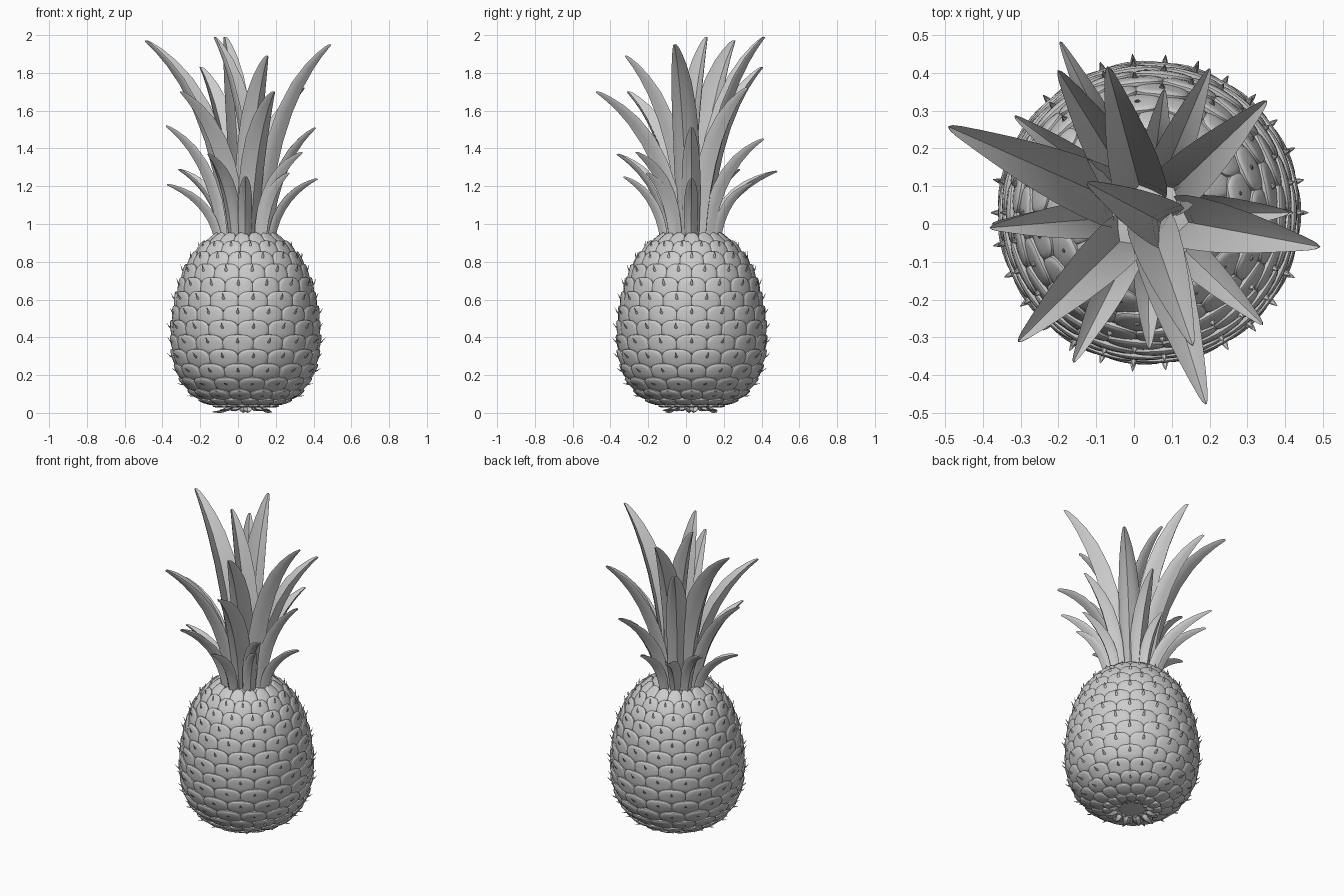
import bpy, bmesh, math, random
from mathutils import Vector

if "Cube" in bpy.data.objects:
    bpy.data.objects.remove(bpy.data.objects["Cube"])

random.seed(4)
CX, CY = 0.04, 0.03          # fruit axis
N = 15                       # scales per row
PROFILE = [(0.085, 0.035), (0.19, 0.05), (0.28, 0.10), (0.352, 0.20), (0.380, 0.30),
           (0.387, 0.40), (0.382, 0.50), (0.366, 0.60), (0.340, 0.70), (0.298, 0.80),
           (0.228, 0.89), (0.15, 0.94)]
P = [Vector(p) for p in PROFILE]
LEN = [0.0]
for p, q in zip(P, P[1:]):
    LEN.append(LEN[-1] + (q - p).length)


def prof(s):
    """Point (radius, z) at arc length s along the fruit profile."""
    for i in range(len(P) - 1):
        if s <= LEN[i + 1] or i == len(P) - 2:
            return P[i].lerp(P[i + 1], (s - LEN[i]) / (LEN[i + 1] - LEN[i]))


def on_fruit(theta, s, off):
    """World point on the fruit surface, pushed out by off along the normal."""
    p = (prof(s - 0.03) + prof(s) * 2 + prof(s + 0.03)) / 4
    t = (prof(s + 0.03) - prof(s - 0.03)).normalized()
    r, z = p.x + t.y * off, p.y - t.x * off
    return Vector((CX + r * math.cos(theta), CY + r * math.sin(theta), z))


def finish(bm, name, angle=40):
    bmesh.ops.recalc_face_normals(bm, faces=bm.faces)
    me = bpy.data.meshes.new(name)
    bm.to_mesh(me)
    bm.free()
    ob = bpy.data.objects.new(name, me)
    bpy.context.collection.objects.link(ob)
    bpy.ops.object.select_all(action='DESELECT')
    ob.select_set(True)
    bpy.context.view_layer.objects.active = ob
    bpy.ops.object.shade_smooth_by_angle(angle=math.radians(angle))
    return ob


# Fruit core: lathed profile
bm = bmesh.new()
rings = []
for r, z in PROFILE:
    rings.append([bm.verts.new((CX + (r - 0.004) * math.cos(k * math.tau / 60),
                                CY + (r - 0.004) * math.sin(k * math.tau / 60), z))
                  for k in range(60)])
for a, b in zip(rings, rings[1:]):
    for k in range(60):
        bm.faces.new((a[k], a[(k + 1) % 60], b[(k + 1) % 60], b[k]))
bm.faces.new(rings[0])
bm.faces.new(rings[-1])
finish(bm, "fruit_core")


# Scales: staggered rows of flat-domed plates with arched tops, and hooked spines
def add_scale(bm, theta, s, h):
    seg, prev = 24, None
    spow = lambda v, e: math.copysign(abs(v) ** e, v)
    centre = bm.verts.new(on_fruit(theta, s, 0.012))
    for rho, drop in ((0.35, 0), (0.7, 0.001), (0.9, 0.003), (0.98, 0.007), (1.0, 0.017)):
        ring = []
        for k in range(seg):
            f = k * math.tau / seg
            ca, sa = spow(math.cos(f), 0.7), spow(math.sin(f), 0.85)
            off = 0.012 - drop + 0.008 * rho * sa
            ring.append(bm.verts.new(on_fruit(theta + rho * ca * math.pi / N * 1.05,
                                              s + rho * sa * h, off)))
        for k in range(seg):
            j = (k + 1) % seg
            if prev:
                bm.faces.new((prev[k], prev[j], ring[j], ring[k]))
            else:
                bm.faces.new((centre, ring[k], ring[j]))
        prev = ring


def add_spine(bm, theta, s):
    size = min(1.0, prof(s).x / 0.3)
    prev = None
    for up, off, rad in ((0.0, 0.010, 0.009), (0.008, 0.022, 0.006), (0.026, 0.036, 0.001)):
        ring = []
        for k in range(6):
            f = k * math.tau / 6
            ring.append(bm.verts.new(on_fruit(
                theta + rad * size * math.cos(f) / max(prof(s).x, 0.1),
                s + (up + rad * 0.7 * math.sin(f)) * size, off * (0.4 + 0.6 * size))))
        if prev:
            for k in range(6):
                j = (k + 1) % 6
                bm.faces.new((prev[k], prev[j], ring[j], ring[k]))
        prev = ring
    bm.faces.new(prev)


scales, spines = bmesh.new(), bmesh.new()
ROWS = 15
pitch = (LEN[-1] - 0.085) / (ROWS - 1)
for row in range(ROWS):
    s = 0.04 + row * pitch
    for k in range(N):
        theta = (k + 0.5 * (row % 2)) * math.tau / N
        add_scale(scales, theta, s, pitch * 0.68)
        if 1 < row < ROWS - 1:
            add_spine(spines, theta, s + 0.01)
finish(scales, "fruit_scales")
finish(spines, "scale_spines")


# Leaves: channelled blades swept along a curve that rises and bends outward
def add_leaf(bm, base, tip, width, rise=0.7, thick=0.014, vee=0.85):
    base, tip = Vector(base), Vector(tip)
    d = tip - base
    ctrl = base + Vector((d.x * 0.15, d.y * 0.15, d.z * rise))
    side = Vector((-d.y, d.x, 0)).normalized()
    shape = [(0, .85), (.12, .93), (.25, 1), (.4, 1), (.55, .94), (.7, .78),
             (.82, .57), (.91, .37), (.97, .21), (.993, .12), (1, .04)]
    us = (-1, -0.5, 0, 0.5, 1)
    prev = None
    for t, wf in shape:
        c = base * (1 - t) ** 2 + ctrl * 2 * t * (1 - t) + tip * t * t
        tan = ((ctrl - base) * (1 - t) + (tip - ctrl) * t).normalized()
        nor = side.cross(tan)
        if nor.z < 0 or (abs(nor.z) < 1e-4 and nor.dot(d) > 0):
            nor = -nor
        w = width * wf / 2
        th = thick * (0.3 + 0.7 * wf)
        ring = [c + side * u * w + nor * (abs(u) ** 1.2 * w * vee) for u in us]
        ring += [c + side * u * w * 0.97
                 + nor * (abs(u) ** 1.2 * w * vee - th * (1 - 0.4 * abs(u)))
                 for u in reversed(us)]
        ring = [bm.verts.new(v) for v in ring]
        n = len(ring)
        if prev:
            for k in range(n):
                j = (k + 1) % n
                bm.faces.new((prev[k], prev[j], ring[j], ring[k]))
        else:
            bm.faces.new(ring)
        prev = ring
    bm.faces.new(prev)


# (tip x, tip y, tip z, base radius, width)
LEAVES = [
    (-0.49, 0.257, 1.97, 0.11, 0.15), (0.49, -0.06, 1.95, 0.11, 0.14),
    (-0.07, 0.415, 1.99, 0.08, 0.14), (-0.125, 0.11, 1.99, -0.04, 0.13),
    (0.155, -0.32, 1.89, 0.05, 0.13), (-0.2, 0.405, 1.83, 0.11, 0.13),
    (0.19, -0.475, 1.70, 0.10, 0.13), (-0.305, -0.31, 1.70, 0.10, 0.13),
    (0.35, 0.325, 1.72, 0.10, 0.13), (0.41, 0.03, 1.51, 0.13, 0.10),
    (-0.38, -0.01, 1.52, 0.13, 0.10), (0.2, 0.41, 1.45, 0.12, 0.10),
    (0.34, -0.265, 1.38, 0.14, 0.09), (-0.16, -0.365, 1.37, 0.14, 0.09),
    (-0.315, 0.285, 1.29, 0.15, 0.08), (-0.195, 0.482, 1.28, 0.14, 0.08),
    (0.42, 0.03, 1.24, 0.15, 0.075), (-0.375, 0.0, 1.21, 0.15, 0.075),
    (0.04, -0.33, 1.25, 0.15, 0.075), (0.08, 0.355, 1.22, 0.15, 0.075),
    (0.27, -0.21, 1.27, 0.15, 0.075),
]
bm = bmesh.new()
centre = Vector((0.035, 0.025, 0))
for x, y, z, r, w in LEAVES:
    d = Vector((x, y, 0)) - centre
    b = centre + d.normalized() * r
    add_leaf(bm, (b.x, b.y, 0.925), (x, y, z), w)
finish(bm, "crown_leaves", 50)

# Dried bracts curling around the underside
bm = bmesh.new()
for k in range(12):
    a = k * math.tau / 12 + 0.1
    r0, r1 = 0.09, random.uniform(0.13, 0.18)
    add_leaf(bm, (CX + r0 * math.cos(a), CY + r0 * math.sin(a), 0.035),
             (CX + r1 * math.cos(a), CY + r1 * math.sin(a), 0.02 if k % 3 else 0.012),
             0.045, rise=1.4, thick=0.005, vee=0.5)
low = min(v.co.z for v in bm.verts)
for v in bm.verts:               # lowest bract touches the ground
    v.co.z -= low
finish(bm, "base_bracts")
